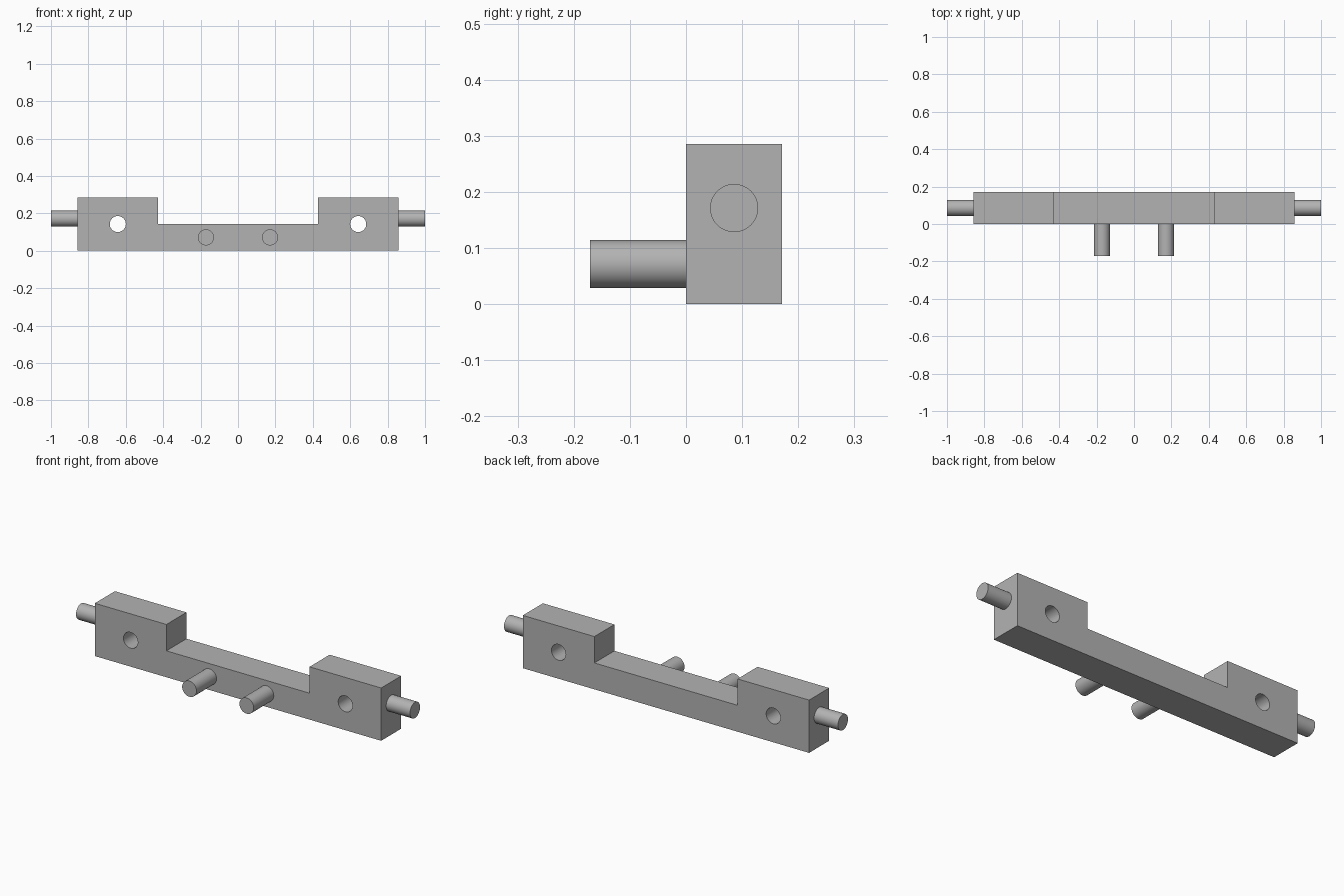
import bpy, bmesh
from math import radians
from mathutils import Vector

cube = bpy.data.objects.get("Cube")
if cube:
    bpy.data.objects.remove(cube, do_unlink=True)

U = 1 / 7            # base unit
DEPTH = 1.2 * U
R = 0.3 * U          # radius of pins and holes

grey = bpy.data.materials.new("plain grey")
grey.use_nodes = True
grey.diffuse_color = (0.45, 0.45, 0.45, 1)
grey.node_tree.nodes["Principled BSDF"].inputs["Base Color"].default_value = grey.diffuse_color


def rod(name, start, end):
    """Round rod between two points."""
    start, end = Vector(start), Vector(end)
    axis = end - start
    bpy.ops.mesh.primitive_cylinder_add(
        vertices=48, radius=R, depth=axis.length, location=(start + end) / 2,
        rotation=axis.to_track_quat('Z', 'Y').to_euler())
    obj = bpy.context.object
    obj.name = name
    obj.data.materials.append(grey)
    bpy.ops.object.shade_smooth_by_angle(angle=radians(30))
    return obj


# Bracket: notched profile pushed back along y
right_half = [(6, 0), (6, 2), (3, 2), (3, 1)]
profile = right_half + [(-x, z) for x, z in reversed(right_half)]
bm = bmesh.new()
face = bm.faces.new([bm.verts.new((x * U, 0, z * U)) for x, z in profile])
back = bmesh.ops.extrude_face_region(bm, geom=[face])["geom"]
bmesh.ops.translate(bm, vec=(0, DEPTH, 0),
                    verts=[v for v in back if isinstance(v, bmesh.types.BMVert)])
bmesh.ops.recalc_face_normals(bm, faces=bm.faces)
mesh = bpy.data.meshes.new("bracket")
bm.to_mesh(mesh)
bm.free()
bracket = bpy.data.objects.new("bracket", mesh)
bpy.context.collection.objects.link(bracket)
mesh.materials.append(grey)

for side, s in (("left", 1), ("right", -1)):
    # Screw hole through each raised block
    x = s * 4.5 * U
    cutter = rod(side + "_hole_cutter", (x, -0.1, U), (x, DEPTH + 0.1, U))
    cut = bracket.modifiers.new(side + "_hole", 'BOOLEAN')
    cut.operation = 'DIFFERENCE'
    cut.solver = 'EXACT'
    cut.object = cutter
    bpy.context.view_layer.objects.active = bracket
    bpy.ops.object.modifier_apply(modifier=cut.name)
    bpy.data.objects.remove(cutter, do_unlink=True)
    # Pins on the end and on the front
    rod(side + "_end_pin", (s * 6 * U, DEPTH / 2, 1.2 * U), (s * 7 * U, DEPTH / 2, 1.2 * U))
    x = s * 1.2 * U
    rod(side + "_front_pin", (x, 0, U / 2), (x, -DEPTH, U / 2))

# Smooth hole walls, sharp block edges
bpy.ops.object.select_all(action='DESELECT')
bracket.select_set(True)
bpy.context.view_layer.objects.active = bracket
bpy.ops.object.shade_smooth_by_angle(angle=radians(30))
